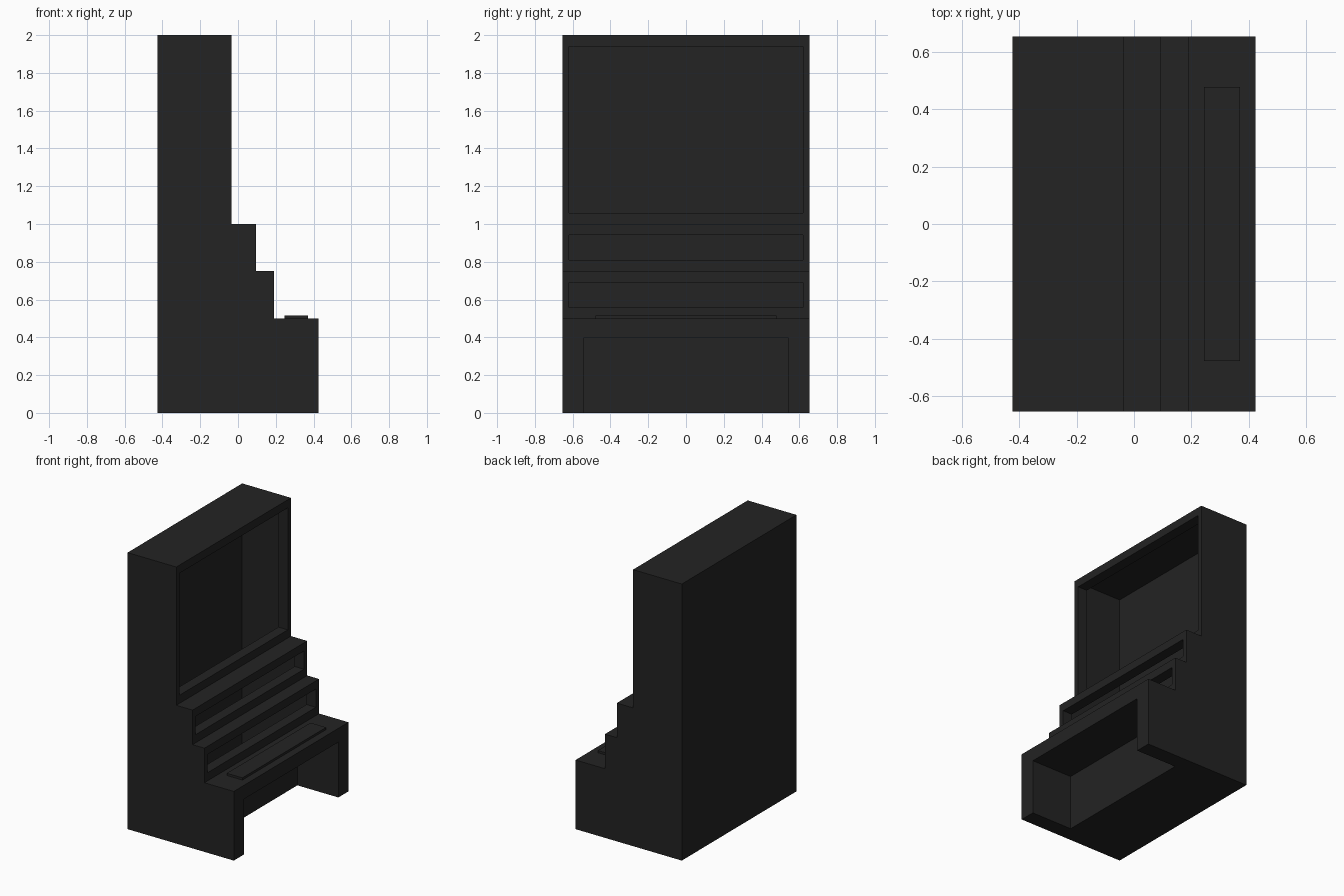
import bpy

if "Cube" in bpy.data.objects:
    bpy.data.objects.remove(bpy.data.objects["Cube"])

# Main sizes
W = 0.655                      # half width
BACK, FRONT = -0.425, 0.425
MY, MZ, LIP = 0.036, 0.059, 0.075   # frame margins and lip depth
KY, KZ, KX = 0.54, 0.40, 0.097      # knee space half width, height, back

charcoal = bpy.data.materials.new("charcoal")
charcoal.diffuse_color = (0.0168, 0.0168, 0.0168, 1)
charcoal.use_nodes = True
charcoal.node_tree.nodes["Principled BSDF"].inputs["Base Color"].default_value = charcoal.diffuse_color


def make(name, faces):
    """Build an object from polygons given as point lists, sharing corners."""
    index, polys = {}, []
    for face in faces:
        polys.append([index.setdefault(tuple(p), len(index)) for p in face])
    mesh = bpy.data.meshes.new(name)
    mesh.from_pydata(list(index), [], polys)
    mesh.materials.append(charcoal)
    obj = bpy.data.objects.new(name, mesh)
    bpy.context.collection.objects.link(obj)
    return obj


def rect(x, y, z0, z1):
    """Upright rectangle facing +x."""
    return [(x, -y, z0), (x, y, z0), (x, y, z1), (x, -y, z1)]


def bridge(a, b):
    """Quads joining two matching loops."""
    n = len(a)
    return [[a[i], a[(i + 1) % n], b[(i + 1) % n], b[i]] for i in range(n)]


# Stepped hollow cabinet: side profile swept across the width
profile = [(BACK, 0), (FRONT, 0), (FRONT, 0.5), (0.19, 0.5), (0.19, 0.75),
           (0.095, 0.75), (0.095, 1.0), (-0.035, 1.0), (-0.035, 2.0), (BACK, 2.0)]
near = [(x, -W, z) for x, z in profile]
far = [(x, W, z) for x, z in profile]
strips = bridge(far, near)
open_strips = {0, 1, 3, 5, 7}          # bottom, lower front and the three risers
shell = [near, far[::-1]] + [[*reversed(f)] for i, f in enumerate(strips)
                             if i not in open_strips]
for f in shell[2:]:
    f.reverse()
make("cabinet_shell", shell)

# Framed openings with an inward lip
for name, x, z0, z1 in (("screen_frame", -0.035, 1.0, 2.0),
                        ("upper_shelf_frame", 0.095, 0.75, 1.0),
                        ("lower_shelf_frame", 0.19, 0.5, 0.75)):
    outer = rect(x, W, z0, z1)
    inner = rect(x, W - MY, z0 + MZ, z1 - MZ)
    deep = [(x - LIP, y, z) for _, y, z in inner]
    make(name, bridge(outer, inner) + bridge(inner, deep))

# Lower front and base, both cut round the knee space
front = [(FRONT, y, z) for y, z in ((-W, 0), (-KY, 0), (-KY, KZ), (KY, KZ),
                                    (KY, 0), (W, 0), (W, 0.5), (-W, 0.5))]
base = [(x, y, 0) for x, y in ((BACK, -W), (BACK, W), (FRONT, W), (FRONT, KY),
                               (KX, KY), (KX, -KY), (FRONT, -KY), (FRONT, -W))]
make("lower_front", [front])
make("base", [base])

# Knee space: back wall, ceiling and two sides
a = rect(FRONT, KY, 0, KZ)
b = rect(KX, KY, 0, KZ)
make("knee_space", [b] + bridge(a, b)[1:])

# Raised plate on the desk
low = [(x, y, 0.5) for x, y in ((0.245, -0.478), (0.37, -0.478),
                                (0.37, 0.478), (0.245, 0.478))]
top = [(x, y, 0.516) for x, y, _ in low]
make("control_plate", [top] + bridge(low, top))
